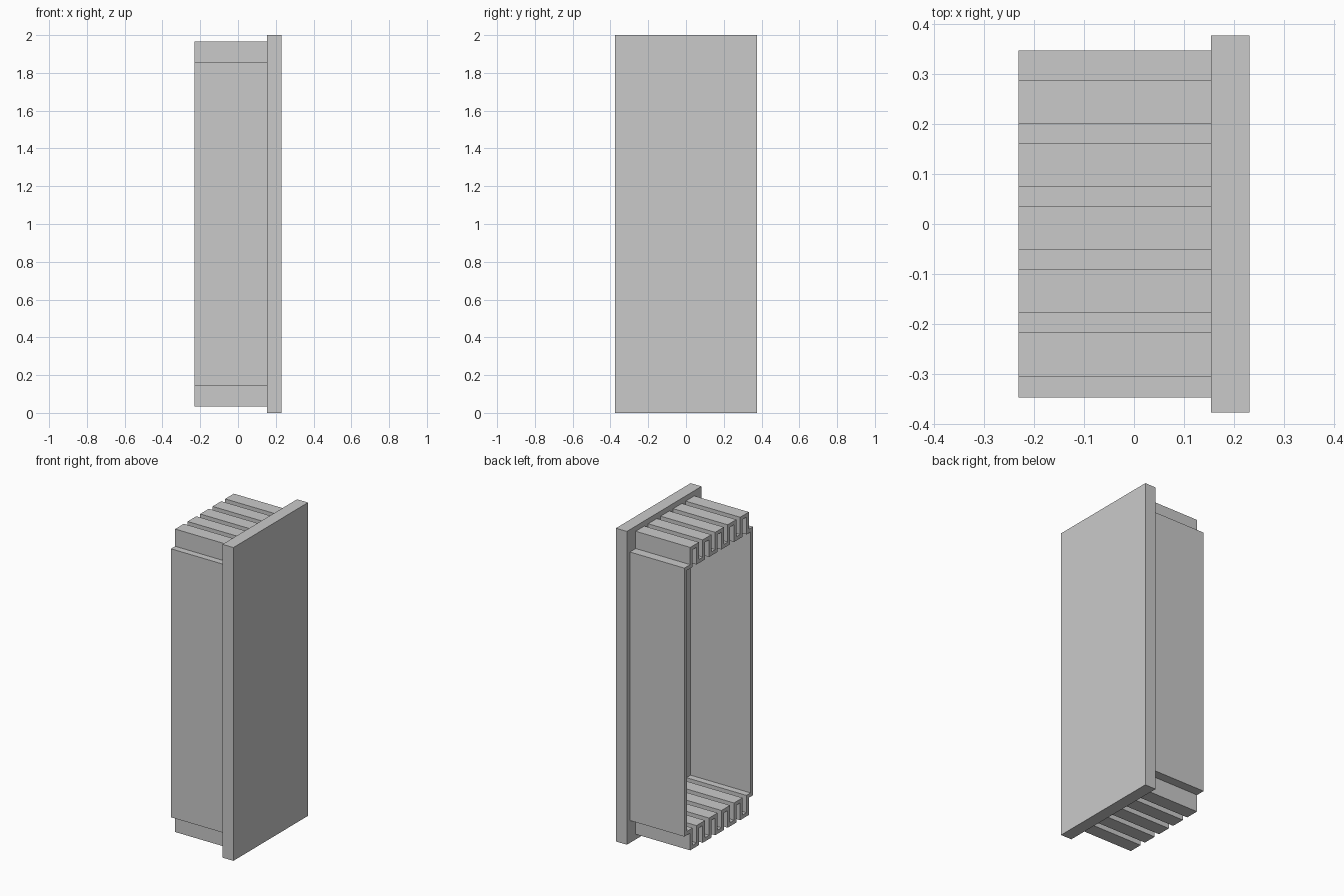
import bpy, bmesh
from mathutils import Vector

cube = bpy.data.objects.get("Cube")
if cube:
    bpy.data.objects.remove(cube)

grey = bpy.data.materials.new("plain_grey")
grey.use_nodes = True
grey.diffuse_color = (0.59, 0.59, 0.59, 1)
grey.node_tree.nodes["Principled BSDF"].inputs["Base Color"].default_value = (0.59, 0.59, 0.59, 1)

BACK, SEAM, FLOOR, FRONT = -0.231, 0.154, 0.1925, 0.231
THICK = 0.024
SHELF, CREST = 1.857, 1.967


def add_object(name, bm):
    bmesh.ops.recalc_face_normals(bm, faces=bm.faces[:])
    mesh = bpy.data.meshes.new(name)
    bm.to_mesh(mesh)
    bm.free()
    mesh.materials.append(grey)
    obj = bpy.data.objects.new(name, mesh)
    bpy.context.scene.collection.objects.link(obj)
    return obj


def inset_loop(loop, t):
    """Offset a counter-clockwise right-angled loop inward by t."""
    result = []
    for i, p in enumerate(loop):
        a = (p - loop[i - 1]).normalized()
        b = (loop[(i + 1) % len(loop)] - p).normalized()
        result.append(p + t * Vector((-a.y - b.y, a.x + b.x)))
    return result


def ring(bm, x, loop):
    return [bm.verts.new((x, p.x, p.y)) for p in loop]


def bridge(bm, a, b):
    for i in range(len(a)):
        j = (i + 1) % len(a)
        bm.faces.new((a[i], a[j], b[j], b[i]))


# Folded sheet outline: side walls joined by five folds at top and bottom
top = [Vector((0.346, SHELF))]
for i in range(5):
    right = 0.2875 - i * 0.126
    left = right - 0.0875
    top += [Vector(c) for c in ((right, SHELF), (right, CREST), (left, CREST), (left, SHELF))]
top.append(Vector((-0.346, SHELF)))
outer = top + [Vector((p.x, 2 - p.y)) for p in reversed(top)]
inner = inset_loop(outer, THICK)

# Sheet with real thickness, open at the back
bm = bmesh.new()
rings = [ring(bm, x, loop) for x, loop in
         ((BACK, outer), (SEAM, outer), (SEAM, inner), (BACK, inner))]
for r in range(4):
    bridge(bm, rings[r], rings[(r + 1) % 4])
add_object("folded_sleeve", bm)

# Cover plate
bm = bmesh.new()
bmesh.ops.create_cube(bm, size=1)
for v in bm.verts:
    v.co = ((SEAM + FRONT) / 2 + v.co.x * (FRONT - SEAM), v.co.y * 0.753, 1 + v.co.z * 2)
plate = add_object("cover_plate", bm)

# Recess that carries the sleeve's hollow halfway into the plate
bm = bmesh.new()
near, far = ring(bm, SEAM - 0.05, inner), ring(bm, FLOOR, inner)
bridge(bm, near, far)
bm.faces.new(near)
bm.faces.new(far)
cutter = add_object("recess_cutter", bm)
cutter.hide_render = True
cutter.hide_set(True)
recess = plate.modifiers.new("recess", 'BOOLEAN')
recess.operation = 'DIFFERENCE'
recess.solver = 'EXACT'
recess.object = cutter
